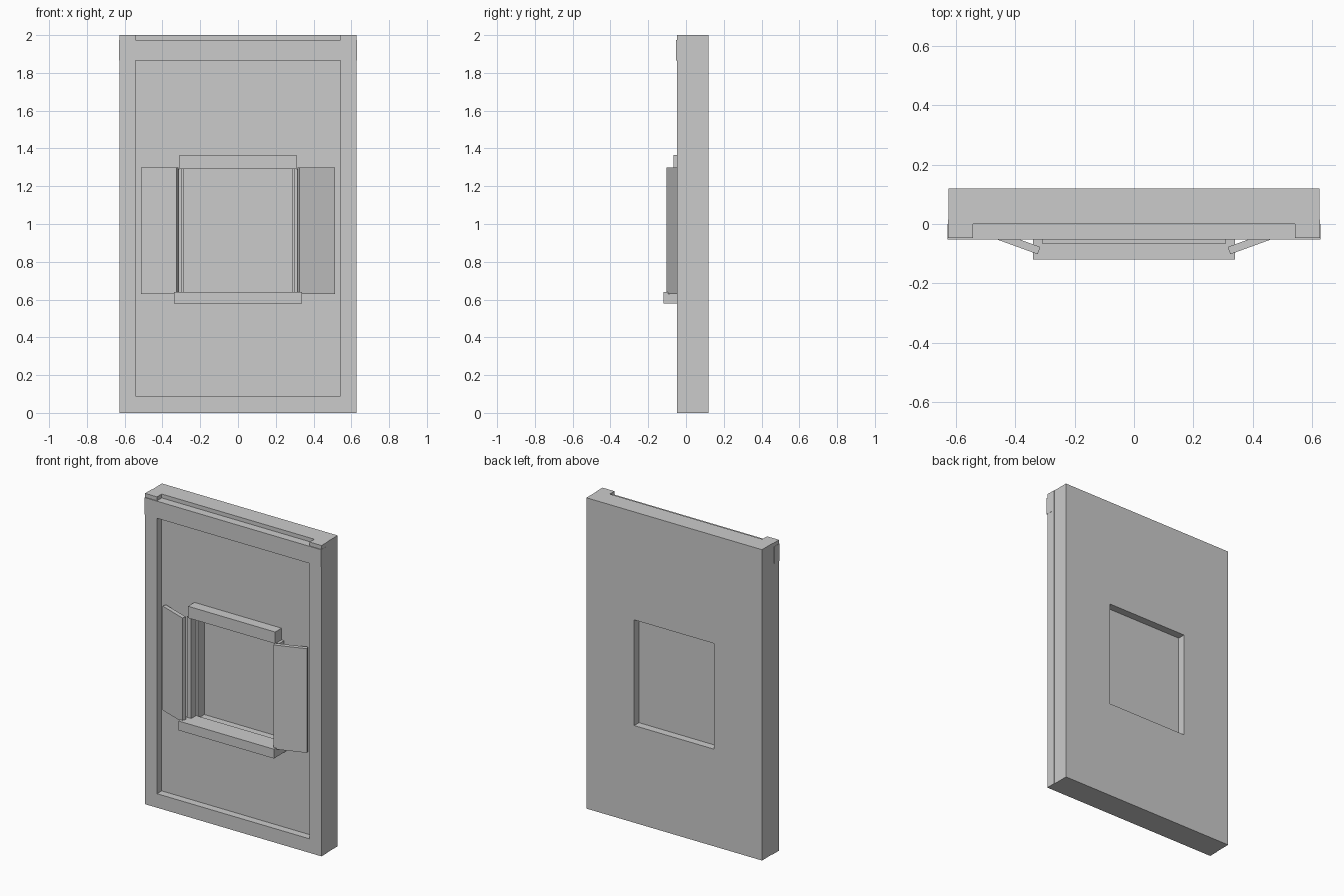
import bpy
import bmesh
from math import radians, cos, sin

default = bpy.data.objects.get("Cube")
if default:
    bpy.data.objects.remove(default, do_unlink=True)

# One plain grey for the whole model
grey = bpy.data.materials.new("plain_grey")
grey.use_nodes = True
colour = (0.6, 0.6, 0.6, 1)
grey.diffuse_color = colour
grey.node_tree.nodes["Principled BSDF"].inputs["Base Color"].default_value = colour


def finish(name, bm):
    bmesh.ops.recalc_face_normals(bm, faces=bm.faces)
    mesh = bpy.data.meshes.new(name)
    bm.to_mesh(mesh)
    bm.free()
    mesh.materials.append(grey)
    obj = bpy.data.objects.new(name, mesh)
    bpy.context.collection.objects.link(obj)
    return obj


def extrude_faces(bm, faces, offset):
    result = bmesh.ops.extrude_face_region(bm, geom=faces, use_keep_orig=True)
    moved = [g for g in result["geom"] if isinstance(g, bmesh.types.BMVert)]
    bmesh.ops.translate(bm, verts=moved, vec=offset)


def prism(name, outline, z0, z1):
    """Extrude a plan outline upwards."""
    bm = bmesh.new()
    face = bm.faces.new([bm.verts.new((x, y, z0)) for x, y in outline])
    extrude_faces(bm, [face], (0, 0, z1 - z0))
    return finish(name, bm)


def box(name, x0, x1, y0, y1, z0, z1):
    return prism(name, [(x0, y0), (x1, y0), (x1, y1), (x0, y1)], z0, z1)


def rectangle(half_width, z0, z1):
    return [(-half_width, z0), (half_width, z0), (half_width, z1), (-half_width, z1)]


# Wall panel with a window opening
bm = bmesh.new()
outer, inner = ([bm.verts.new((x, 0, z)) for x, z in loop]
                for loop in (rectangle(0.625, 0, 2), rectangle(0.285, 0.625, 1.305)))
ring = [bm.faces.new((outer[i], outer[(i + 1) % 4], inner[(i + 1) % 4], inner[i]))
        for i in range(4)]
extrude_faces(bm, ring, (0, 0.12, 0))
finish("wall_panel", bm)

# Rails of the raised border
box("bottom_rail", -0.543, 0.543, -0.048, 0, 0, 0.09)
box("top_rail", -0.629, 0.629, -0.053, 0, 1.865, 1.975)

# Window pane, header and sill
box("window_pane", -0.285, 0.285, 0.066, 0.071, 0.625, 1.305)
box("window_header", -0.31, 0.31, -0.065, 0, 1.29, 1.365)
box("window_sill", -0.34, 0.34, -0.12, 0, 0.58, 0.64)

# Mirrored parts: corner stiles, window jambs and angled shutters
stile = [(0.543, 0), (0.543, -0.048), (0.628, -0.048),
         (0.628, 0.015), (0.625, 0.015), (0.625, 0)]
jamb = [(0.298, 0), (0.298, -0.05), (0.328, -0.05), (0.328, 0)]

swing = radians(20)
length, thick = 0.202, 0.026
hx, hy = 0.325, -0.102
dx, dy = cos(swing) * length, sin(swing) * length
tx, ty = -sin(swing) * thick, cos(swing) * thick
shutter = [(hx, hy), (hx + dx, hy + dy), (hx + dx + tx, hy + dy + ty), (hx + tx, hy + ty)]

for side, sign in (("left", 1), ("right", -1)):
    for part, outline, z0, z1 in (("stile", stile, 0, 2),
                                  ("window_jamb", jamb, 0.64, 1.29),
                                  ("shutter", shutter, 0.63, 1.3)):
        prism(f"{side}_{part}", [(sign * x, y) for x, y in outline], z0, z1)
